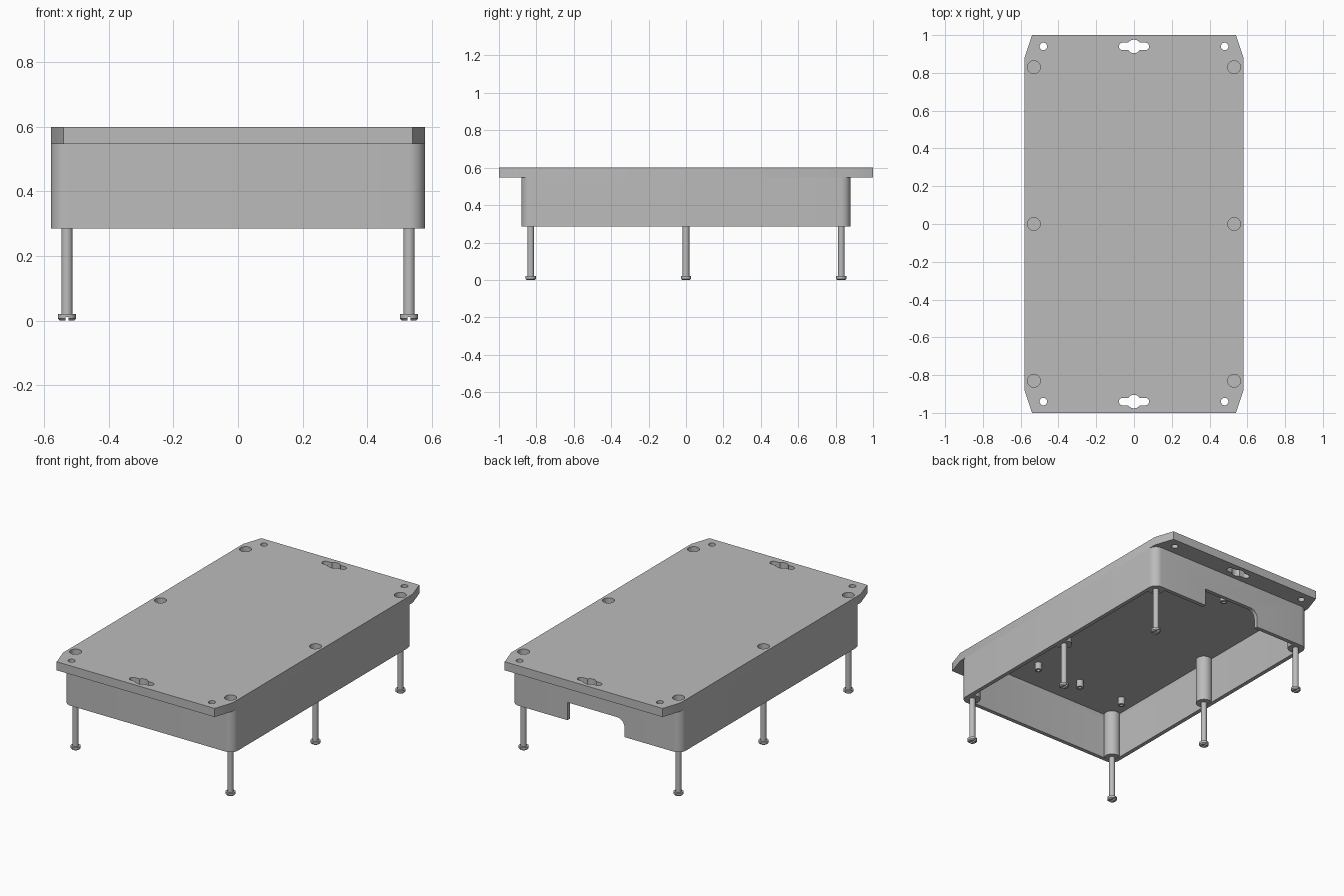
import bpy, bmesh, math
from mathutils import Matrix, Vector

if "Cube" in bpy.data.objects:
    bpy.data.objects.remove(bpy.data.objects["Cube"])

grey = bpy.data.materials.new("plain grey")
grey.use_nodes = True
GREY = (0.5, 0.5, 0.5, 1)
grey.diffuse_color = GREY
grey.node_tree.nodes["Principled BSDF"].inputs["Base Color"].default_value = GREY

BOTTOM, FLANGE, CEILING, TOP = 0.285, 0.547, 0.575, 0.6
SCREWS = [(sx * 0.53, y) for sx in (-1, 1) for y in (-0.83, 0, 0.83)]


def add(name, bm):
    bmesh.ops.recalc_face_normals(bm, faces=bm.faces)
    mesh = bpy.data.meshes.new(name)
    bm.to_mesh(mesh)
    bm.free()
    mesh.materials.append(grey)
    ob = bpy.data.objects.new(name, mesh)
    bpy.context.collection.objects.link(ob)
    return ob


def rounded(hx, hy, r, n=8):
    """Outline of a rounded rectangle; a circle when hx = hy = r."""
    pts = []
    for q, (sx, sy) in enumerate([(1, 1), (-1, 1), (-1, -1), (1, -1)]):
        for i in range(n + 1):
            a = (q + i / n) * math.pi / 2
            p = Vector((sx * (hx - r) + r * math.cos(a), sy * (hy - r) + r * math.sin(a)))
            if not pts or min((p - pts[-1]).length, (p - pts[0]).length) > 1e-5:
                pts.append(p)
    return pts


def prism(name, outline, z0, z1, at=(0, 0)):
    bm = bmesh.new()
    base = bm.faces.new([bm.verts.new((p[0] + at[0], p[1] + at[1], z0)) for p in outline])
    top = bmesh.ops.extrude_face_region(bm, geom=[base])["geom"]
    bmesh.ops.translate(bm, vec=(0, 0, z1 - z0),
                        verts=[v for v in top if isinstance(v, bmesh.types.BMVert)])
    return add(name, bm)


def cylinder(name, r, z0, z1, at):
    return prism(name, rounded(r, r, r), z0, z1, at)


def cut(ob, *cutters):
    bpy.context.view_layer.objects.active = ob
    for c in cutters:
        mod = ob.modifiers.new("cut", 'BOOLEAN')
        mod.operation, mod.solver, mod.object = 'DIFFERENCE', 'EXACT', c
        bpy.ops.object.modifier_apply(modifier=mod.name)
        bpy.data.objects.remove(c)


def smooth(ob):
    bpy.ops.object.select_all(action='DESELECT')
    ob.select_set(True)
    bpy.context.view_layer.objects.active = ob
    bpy.ops.object.shade_smooth_by_angle(angle=math.radians(30))


def cavity():
    return prism("cavity_cutter", rounded(0.555, 0.855, 0.03), 0.2, CEILING)


def counterbore(at):
    return cylinder("counterbore_cutter", 0.034, 0.55, 0.7, at)


# Mounting plate with clipped corners, holes and keyhole slots
quarter = [(0.58, 0.88), (0.54, 1)]
plate_outline = (quarter + [(-x, y) for x, y in quarter[::-1]]
                 + [(-x, -y) for x, y in quarter] + [(x, -y) for x, y in quarter[::-1]])
plate = prism("mounting_plate", plate_outline, FLANGE, TOP)
cut(plate, cavity(), *[counterbore(p) for p in SCREWS])
for y in (-0.94, 0.94):
    cut(plate, prism("slot_cutter", rounded(0.08, 0.02, 0.02), 0.5, 0.7, (0, y)),
        cylinder("keyhole_cutter", 0.036, 0.5, 0.7, (0, y)),
        *[cylinder("hole_cutter", 0.02, 0.5, 0.7, (x, y)) for x in (-0.48, 0.48)])
smooth(plate)

# Enclosure wall, open below, with a cable notch in the back
wall = prism("enclosure_wall", rounded(0.58, 0.88, 0.05), BOTTOM, FLANGE)
w, h, r = 0.195, 0.395, 0.05
arc = [(-w + r - r * math.sin(a), h - r + r * math.cos(a))
       for a in (i * math.pi / 16 for i in range(9))]
notch = prism("notch_cutter", [(w, 0.2), (w, h)] + arc + [(-w, 0.2)], -0.95, -0.8)
notch.data.transform(Matrix.Rotation(math.pi / 2, 4, 'X'))
cut(wall, cavity(), notch)
smooth(wall)

# Screw bosses inside the wall
for p in SCREWS:
    boss = cylinder("screw_boss", 0.047, BOTTOM + 0.001, CEILING + 0.003, p)
    cut(boss, counterbore(p))
    smooth(boss)

# Slotted screws, turned from a profile
bm = bmesh.new()
profile = [(0, 0), (0.022, 0), (0.028, 0.006), (0.028, 0.02),
           (0.0175, 0.02), (0.0175, 0.555), (0, 0.555)]
verts = [bm.verts.new((x, 0, z)) for x, z in profile]
edges = [bm.edges.new(pair) for pair in zip(verts, verts[1:])]
bmesh.ops.spin(bm, geom=verts + edges, cent=(0, 0, 0), axis=(0, 0, 1),
               angle=2 * math.pi, steps=32)
bmesh.ops.remove_doubles(bm, verts=bm.verts, dist=1e-5)
screw = add("screw", bm)
cut(screw, prism("slot_cutter", [(-0.005, -0.1), (0.005, -0.1), (0.005, 0.1), (-0.005, 0.1)],
                 -0.1, 0.011))
smooth(screw)
for i, (x, y) in enumerate(SCREWS):
    ob = screw if i == 0 else screw.copy()
    if i:
        bpy.context.collection.objects.link(ob)
    ob.location = (x, y, 0)

# Small standoffs under the ceiling
for x in (0.18, -0.135, -0.45):
    for y in (-0.65, 0.65):
        standoff = cylinder("standoff", 0.021, 0.53, CEILING + 0.003, (x, y))
        cut(standoff, cylinder("bore_cutter", 0.01, 0.5, 0.56, (x, y)))
        smooth(standoff)
